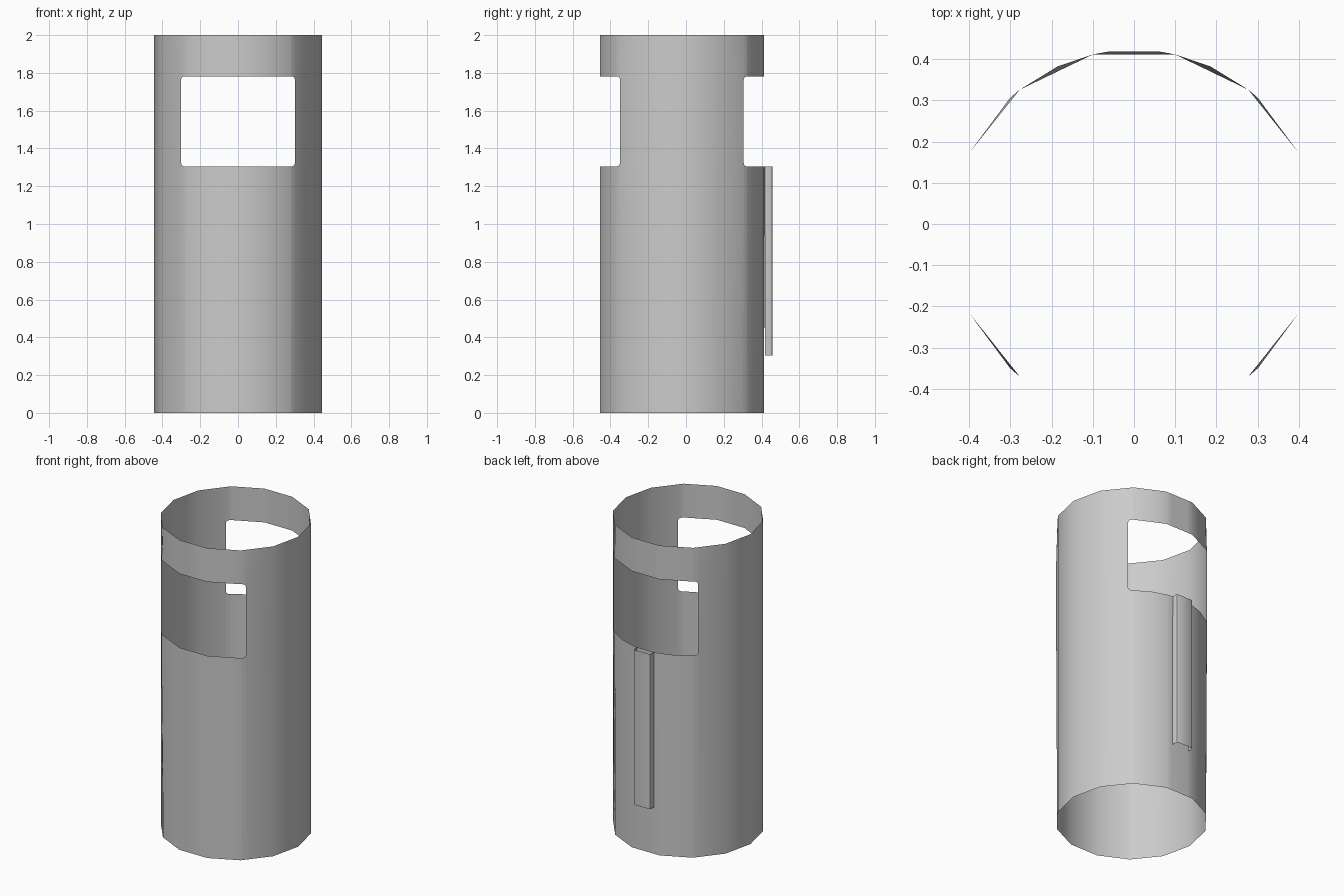
import bpy
import bmesh
from math import sin, cos, pi, radians
from mathutils import Vector

SIDES, RADIUS, CENTRE_Y, HEIGHT = 14, 0.445, -0.022, 2.0
LOW, HIGH = 1.305, 1.782          # window sill and head
CORNER = 0.018                    # window corner radius

cube = bpy.data.objects.get("Cube")
if cube:
    bpy.data.objects.remove(cube)

grey = bpy.data.materials.new("plain grey")
grey.use_nodes = True
colour = (0.6, 0.6, 0.6, 1)
grey.diffuse_color = colour
grey.node_tree.nodes["Principled BSDF"].inputs["Base Color"].default_value = colour


def finish(name, bm):
    mesh = bpy.data.meshes.new(name)
    bmesh.ops.remove_doubles(bm, verts=bm.verts, dist=0.0001)
    bmesh.ops.recalc_face_normals(bm, faces=bm.faces)
    bm.to_mesh(mesh)
    bm.free()
    mesh.materials.append(grey)
    obj = bpy.data.objects.new(name, mesh)
    bpy.context.collection.objects.link(obj)
    bpy.ops.object.select_all(action='DESELECT')
    obj.select_set(True)
    bpy.context.view_layer.objects.active = obj
    bpy.ops.object.shade_smooth_by_angle(angle=radians(40))
    return obj


def corner(i):
    a = 2 * pi * (i + 0.5) / SIDES
    return Vector((RADIUS * sin(a), -RADIUS * cos(a)))


def column(i, t=0.0, trim=0.0, solid=False, round_low=False, round_high=False):
    """Heights of one upright line of the wall, on side i at fraction t."""
    flat = corner(i).lerp(corner(i + 1), t)
    arc = flat.normalized() * RADIUS
    low, high = (arc if r else flat for r in (round_low, round_high))
    points = [(flat, 0), (low, LOW + trim), (high, HIGH - trim), (flat, HEIGHT)]
    return [Vector((p.x, p.y + CENTRE_Y, z)) for p, z in points], solid


# Half of the wall, front to back: window, rounded jamb, side, jamb, window
jamb = [(0.055, 0.0, False), (0.11, 0.2, False), (0.145, 0.5, False), (0.16, 1.0, True)]
half = [column(0)]
half += [column(1)]
half += [column(1, t, k * CORNER, s, True, True) for t, k, s in jamb]
half += [column(i, 0, CORNER, True) for i in (2, 3, 4)]
half += [column(4, 1 - t, k * CORNER, s, True, True) for t, k, s in reversed(jamb)]
half += [column(5), column(5, 0.54, round_low=True), column(6), column(6, 0.2, round_low=True)]

mirrored = [([Vector((-p.x, p.y, p.z)) for p in pts], s) for pts, s in reversed(half)]
ring = half + mirrored

# Open tube with a window through the front and the back
bm = bmesh.new()
columns = [([bm.verts.new(p) for p in pts], s) for pts, s in ring]
for k, (a, a_solid) in enumerate(columns):
    b, b_solid = columns[(k + 1) % len(columns)]
    for j in range(3):
        if j != 1 or (a_solid and b_solid):
            bm.faces.new((a[j], b[j], b[j + 1], a[j + 1]))
finish("tube_wall", bm)

# Open-ended channel on the back, below the window
profile = [(0.055, 0.418), (0.055, 0.447), (0.052, 0.454), (0.046, 0.457),
           (-0.056, 0.457), (-0.062, 0.454), (-0.065, 0.447), (-0.065, 0.418)]
bm = bmesh.new()
lower, upper = ([bm.verts.new((x, y, z)) for x, y in profile] for z in (0.305, LOW))
for k in range(len(profile) - 1):
    bm.faces.new((lower[k], upper[k], upper[k + 1], lower[k + 1]))
finish("back_channel", bm)
